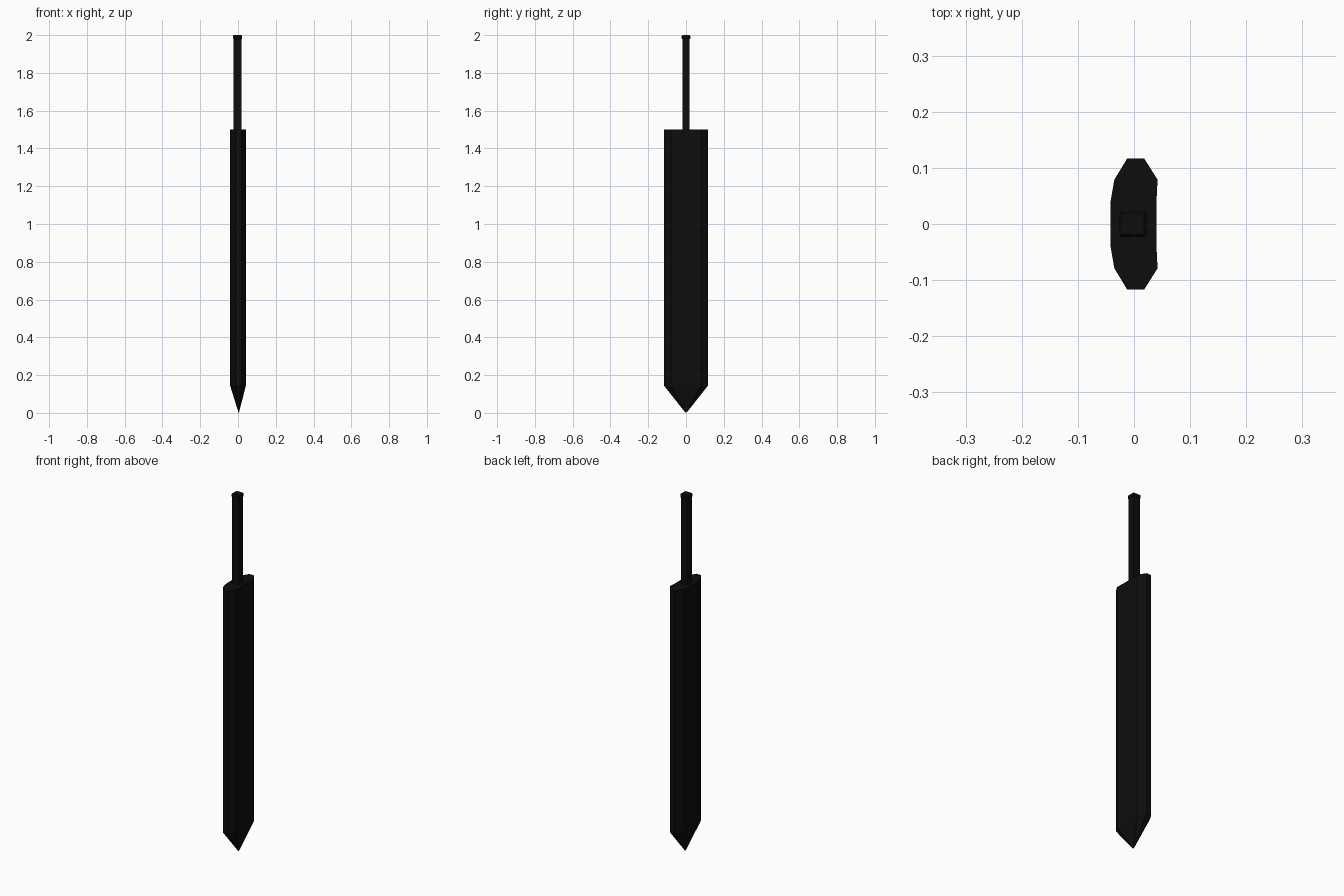
import bpy, bmesh
from mathutils import Matrix

if "Cube" in bpy.data.objects:
    bpy.data.objects.remove(bpy.data.objects["Cube"])

black = bpy.data.materials.new("black")
black.diffuse_color = (0.004, 0.004, 0.004, 1)
black.use_nodes = True
black.node_tree.nodes["Principled BSDF"].inputs["Base Color"].default_value = black.diffuse_color


def finish(bm, name):
    bmesh.ops.recalc_face_normals(bm, faces=bm.faces)
    mesh = bpy.data.meshes.new(name)
    bm.to_mesh(mesh)
    bm.free()
    mesh.materials.append(black)
    obj = bpy.data.objects.new(name, mesh)
    bpy.context.collection.objects.link(obj)
    return obj


def box(name, center, size):
    bm = bmesh.new()
    m = Matrix.Translation(center) @ Matrix.Diagonal((*size, 1))
    bmesh.ops.create_cube(bm, size=1, matrix=m)
    return finish(bm, name)


# Scabbard: faceted section lofted from throat to shoulder to pointed tip
half = [(-0.042, 0.039), (-0.035, 0.079), (-0.012, 0.117),
        (0.018, 0.117), (0.042, 0.079), (0.040, 0.039)]
section = half + [(x, -y) for x, y in reversed(half)]
tip_x = 0.004
bm = bmesh.new()
rings = []
for z, s in ((1.5, 1), (0.145, 1), (0.006, 0.06)):
    rings.append([bm.verts.new((tip_x + (x - tip_x) * s, y * s, z))
                  for x, y in section])
n = len(section)
for a, b in zip(rings, rings[1:]):
    for i in range(n):
        j = (i + 1) % n
        bm.faces.new((a[i], a[j], b[j], b[i]))
bm.faces.new(rings[0])
point = bm.verts.new((tip_x, 0, 0))
for i in range(n):
    bm.faces.new((rings[-1][i], rings[-1][(i + 1) % n], point))
finish(bm, "scabbard")

# Square grip
box("grip", (-0.002, 0, 1.735), (0.042, 0.037, 0.49))

# Pommel cap with chamfered edges
cap = box("pommel_cap", (-0.002, 0, 1.989), (0.048, 0.046, 0.022))
bevel = cap.modifiers.new("chamfer", 'BEVEL')
bevel.width = 0.004
bevel.segments = 1
